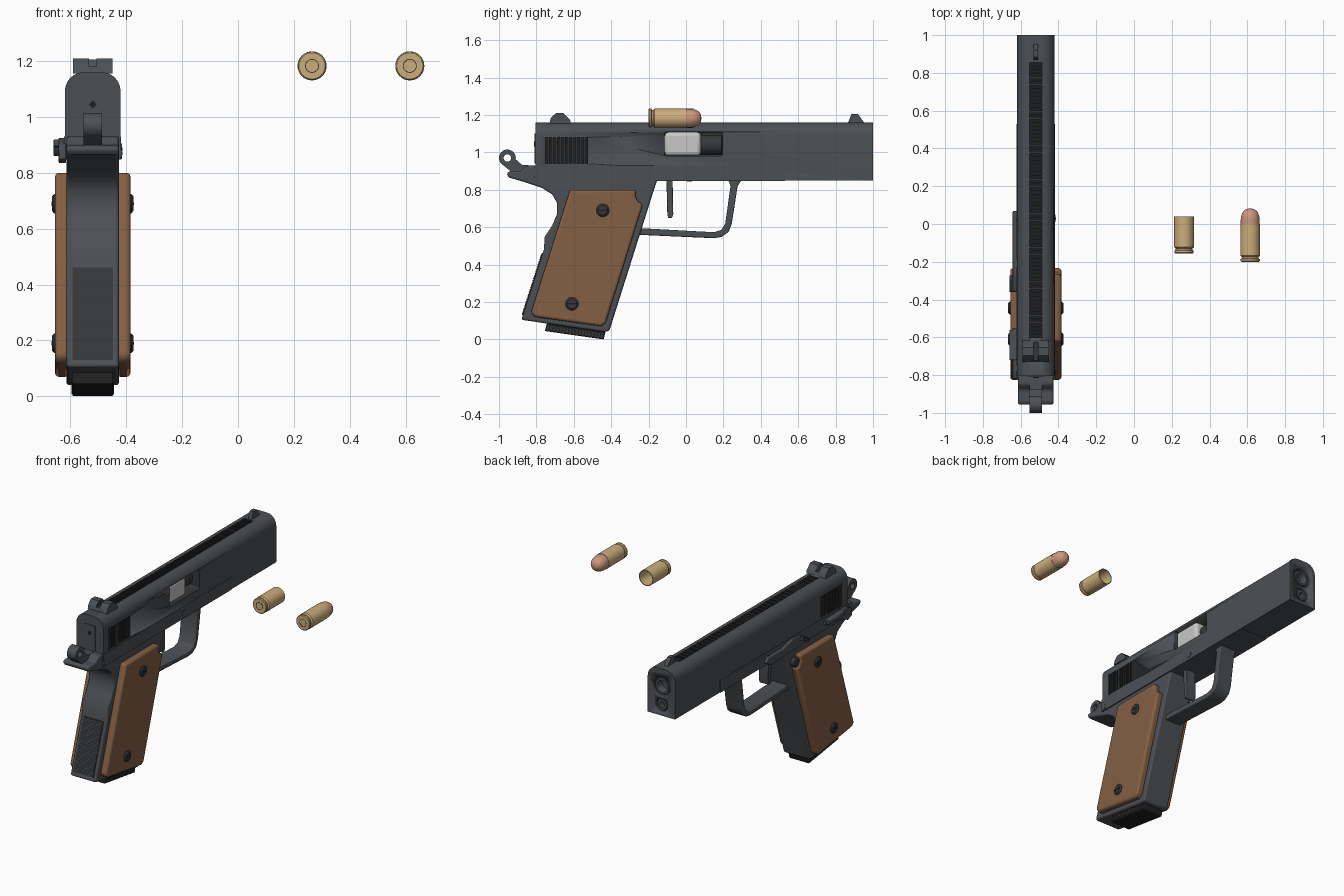
import bpy, bmesh, math
from mathutils import Vector

if "Cube" in bpy.data.objects:
    bpy.data.objects.remove(bpy.data.objects["Cube"], do_unlink=True)

GX = -0.52   # centre plane of the pistol


def material(name, rgb, rough=0.6):
    m = bpy.data.materials.new(name)
    m.use_nodes = True
    m.diffuse_color = (*rgb, 1)
    node = m.node_tree.nodes["Principled BSDF"]
    node.inputs["Base Color"].default_value = (*rgb, 1)
    node.inputs["Roughness"].default_value = rough
    return m


STEEL = material("gunmetal", (0.072, 0.079, 0.088))
DARK = material("dark_steel", (0.035, 0.038, 0.042))
BLACK = material("black", (0.014, 0.014, 0.015))
WOOD = material("walnut", (0.23, 0.115, 0.056))
BRASS = material("brass", (0.60, 0.42, 0.20))
COPPER = material("copper", (0.60, 0.31, 0.20))
SILVER = material("silver", (0.58, 0.58, 0.58))


def finish(name, bm, mat, bevel=0, segments=3):
    bmesh.ops.recalc_face_normals(bm, faces=bm.faces)
    mesh = bpy.data.meshes.new(name)
    bm.to_mesh(mesh)
    bm.free()
    mesh.materials.append(mat)
    ob = bpy.data.objects.new(name, mesh)
    bpy.context.collection.objects.link(ob)
    bpy.ops.object.select_all(action='DESELECT')
    ob.select_set(True)
    bpy.context.view_layer.objects.active = ob
    bpy.ops.object.shade_smooth_by_angle(angle=math.radians(35))
    if bevel:
        mod = ob.modifiers.new("rounding", 'BEVEL')
        mod.width, mod.segments = bevel, segments
        mod.limit_method, mod.angle_limit = 'ANGLE', math.radians(40)
    return ob


def extrude(bm, points, a, b, axis='X'):
    """Extrude a (y, z) outline along x, or an (x, z) outline along y."""
    def at(p, t):
        return (GX + t, p[0], p[1]) if axis == 'X' else (GX + p[0], t, p[1])
    verts = [bm.verts.new(at(p, a)) for p in points]
    face = bm.faces.new(verts)
    out = bmesh.ops.extrude_face_region(bm, geom=[face])["geom"]
    shift = Vector((b - a, 0, 0) if axis == 'X' else (0, b - a, 0))
    bmesh.ops.translate(bm, vec=shift, verts=[v for v in out if isinstance(v, bmesh.types.BMVert)])


def prism(name, points, a, b, mat, bevel=0, axis='X', segments=3):
    bm = bmesh.new()
    extrude(bm, points, a, b, axis)
    return finish(name, bm, mat, bevel, segments)


def rect(y0, y1, z0, z1):
    return [(y0, z0), (y1, z0), (y1, z1), (y0, z1)]


def lathe(name, profile, centre, mat, axis='Y', steps=32):
    """Spin (radius, position) points about an axis through the centre."""
    bm = bmesh.new()
    c = Vector(centre)
    verts = [bm.verts.new(c + (Vector((0, t, r)) if axis == 'Y' else Vector((t, 0, r))))
             for r, t in profile]
    edges = [bm.edges.new(pair) for pair in zip(verts, verts[1:])]
    bmesh.ops.spin(bm, geom=verts + edges, cent=c, angle=math.tau, steps=steps,
                   axis=(0, 1, 0) if axis == 'Y' else (1, 0, 0))
    bmesh.ops.remove_doubles(bm, verts=bm.verts, dist=0.0002)
    return finish(name, bm, mat)


def cut(target, cutter):
    mod = target.modifiers.new("cut", 'BOOLEAN')
    mod.object, mod.operation, mod.solver = cutter, 'DIFFERENCE', 'EXACT'
    mod.material_mode = 'TRANSFER'
    with bpy.context.temp_override(object=target, active_object=target):
        bpy.ops.object.modifier_apply(modifier=mod.name)
    bpy.data.objects.remove(cutter, do_unlink=True)


# Slide with an arched top
arch = [(sx * (0.035 + 0.065 * math.cos(a)), 1.09 + 0.07 * math.sin(a))
        for sx, order in ((1, range(7)), (-1, range(6, -1, -1)))
        for a in [i * math.pi / 12 for i in order]]
slide = prism("slide", [(-0.1, 0.85), (0.1, 0.85)] + arch, -0.805, 1.0, STEEL, axis='Y')

# Slide cuts: ejection port, muzzle holes, grip serrations, ribbed top
cut(slide, prism("port_cutter", rect(-0.115, 0.195, 0.98, 1.11), -0.03, 0.2, DARK, 0.012))
for z, r in ((1.04, 0.064), (0.92, 0.045)):
    cut(slide, lathe("muzzle_cutter", [(0, 0.93), (r, 0.93), (r, 1.1), (0, 1.1)], (GX, 0, z), DARK))
bm = bmesh.new()
for i in range(11):
    y = -0.75 + i * 0.021
    for side in (-1, 1):
        extrude(bm, rect(y, y + 0.013, 0.94, 1.08), side * 0.09, side * 0.12)
cut(slide, finish("serration_cutter", bm, BLACK))
bm = bmesh.new()
for i in range(73):
    y = -0.6 + i * 0.02
    extrude(bm, rect(y, y + 0.014, 1.152, 1.2), -0.033, 0.033)
cut(slide, finish("rib_cutter", bm, BLACK))

# Barrel, chamber and recoil plug
lathe("barrel", [(0, 0.07), (0.054, 0.07), (0.054, 0.19), (0.03, 0.2), (0, 0.2)], (GX, 0, 1.04), DARK)
lathe("muzzle", [(0.055, 0.92), (0.055, 0.985), (0.05, 0.992), (0.038, 0.992), (0.034, 0.985),
                 (0.034, 0.94), (0, 0.94)], (GX, 0, 1.04), STEEL)
lathe("recoil_plug", [(0.04, 0.92), (0.04, 0.985), (0.034, 0.992), (0.018, 0.992), (0.018, 0.96),
                      (0, 0.96)], (GX, 0, 0.92), STEEL)
prism("chamber", rect(-0.114, 0.08, 0.982, 1.108), -0.03, 0.086, SILVER, 0.02)

# Slide rear plate
prism("firing_pin_stop", rect(-0.04, 0.04, 0.94, 1.1), -0.81, -0.803, STEEL, axis='Y')
lathe("firing_pin", [(0.014, -0.809), (0.014, -0.814), (0, -0.814)], (GX, 0, 1.045), BLACK, steps=4)

# Sights
rear = prism("rear_sight", [(-0.73, 1.155), (-0.722, 1.185), (-0.695, 1.21), (-0.655, 1.21),
                            (-0.62, 1.175), (-0.615, 1.155)], -0.07, 0.07, STEEL)
cut(rear, prism("notch_cutter", rect(-0.8, -0.5, 1.18, 1.25), -0.013, 0.013, DARK))
prism("front_sight", [(0.865, 1.155), (0.885, 1.205), (0.92, 1.205), (0.955, 1.155)], -0.013, 0.013, STEEL)

# Frame rail and dust cover
prism("frame_rail", rect(-0.81, 0.53, 0.848, 0.93), -0.102, 0.102, STEEL)

# Grip frame with tang
prism("grip_frame", [(-0.15, 0.86), (-0.165, 0.82), (-0.41, 0.045), (-0.44, 0.04), (-0.88, 0.105),
                     (-0.76, 0.48), (-0.755, 0.55), (-0.715, 0.61), (-0.69, 0.67), (-0.69, 0.73),
                     (-0.715, 0.775), (-0.77, 0.81), (-0.86, 0.84), (-0.945, 0.865), (-0.96, 0.885),
                     (-0.945, 0.9), (-0.88, 0.9), (-0.85, 0.93), (-0.8, 0.93), (-0.7, 0.9)],
      -0.094, 0.094, STEEL, 0.012)

# Checkered backstrap panel
bm = bmesh.new()
extrude(bm, [(-0.877, 0.131), (-0.771, 0.461), (-0.74, 0.46), (-0.84, 0.13)], -0.073, 0.073)
for i in range(26):
    z = 0.136 + i * 0.0125
    y = -0.877 + (z - 0.131) * 0.321
    extrude(bm, [(y - 0.003, z), (y, z + 0.007), (y + 0.01, z + 0.005), (y + 0.01, z)], -0.07, 0.07)
finish("backstrap_checkering", bm, DARK)

# Magazine base
prism("magazine_base", [(-0.755, 0.045), (-0.44, 0.0), (-0.43, 0.04), (-0.5, 0.08), (-0.74, 0.1)],
      -0.073, 0.073, BLACK, 0.005)
bm = bmesh.new()
for i in range(18):
    y = -0.745 + i * 0.017
    z = 0.045 - (y + 0.755) / 7
    extrude(bm, [(y, z + 0.006), (y + 0.01, z + 0.005), (y + 0.014, z + 0.03), (y + 0.004, z + 0.03)],
            -0.076, 0.076)
finish("magazine_base_ribs", bm, DARK)

# Trigger and guard
prism("trigger_guard", [(0.30, 0.855), (0.276, 0.82), (0.245, 0.62), (0.228, 0.575), (0.19, 0.548),
                        (0.15, 0.541), (-0.27, 0.56), (-0.25, 0.595), (0.15, 0.573), (0.19, 0.586),
                        (0.21, 0.62), (0.238, 0.82), (0.225, 0.855)], -0.058, 0.058, STEEL, 0.006)
prism("trigger", [(-0.105, 0.87), (-0.1, 0.67), (-0.095, 0.65), (-0.075, 0.65), (-0.068, 0.67),
                  (-0.072, 0.87)], -0.035, 0.035, STEEL, 0.004)

# Hammer with pierced spur
lathe("hammer_ring", [(0.02, -0.033), (0.045, -0.033), (0.045, 0.033), (0.02, 0.033), (0.02, -0.033)],
      (GX, -0.955, 0.97), STEEL, 'X')
prism("hammer_arm", [(-0.978, 0.932), (-0.89, 0.86), (-0.8, 0.88), (-0.8, 0.93), (-0.875, 0.932),
                     (-0.914, 0.966)], -0.033, 0.033, STEEL)

# Grip panels, screws and cross pins on both sides
panel = [(-0.62, 0.8), (-0.265, 0.8), (-0.272, 0.765), (-0.255, 0.735), (-0.23, 0.725),
         (-0.43, 0.085), (-0.455, 0.07), (-0.81, 0.12), (-0.828, 0.145)]
for side in (-1, 1):
    prism("grip_panel", panel, side * 0.085, side * 0.135, WOOD, 0.014)
    for y, z in ((-0.445, 0.69), (-0.61, 0.19)):
        lathe("grip_screw", [(0.035, side * 0.12), (0.035, side * 0.138), (0.026, side * 0.146),
                             (0, side * 0.147)], (GX, y, z), DARK, 'X', 24)
        prism("screw_slot", rect(y - 0.024, y + 0.024, z - 0.004, z + 0.004),
              side * 0.142, side * 0.148, BLACK)
    for y, z, r in ((0.03, 0.885, 0.02), (-0.79, 0.87, 0.02)):
        lathe("cross_pin", [(r, side * 0.08), (r, side * 0.105), (0, side * 0.106)],
              (GX, y, z), STEEL, 'X', 20)

# Controls on one side: slide stop, thumb safety, magazine release
prism("slide_stop", [(0.07, 0.87), (0.05, 0.9), (-0.1, 0.9), (-0.2, 0.925), (-0.29, 0.915), (-0.36, 0.88),
                     (-0.35, 0.86), (-0.2, 0.85), (0.03, 0.845)], -0.122, -0.095, STEEL, 0.004)
prism("slide_stop_thumb_pad", [(-0.36, 0.88), (-0.29, 0.915), (-0.27, 0.895), (-0.35, 0.86)],
      -0.14, -0.1, DARK, 0.003)
prism("thumb_safety", [(-0.82, 0.9), (-0.77, 0.925), (-0.62, 0.905), (-0.55, 0.91), (-0.55, 0.885),
                       (-0.7, 0.87), (-0.78, 0.835), (-0.82, 0.85)], -0.122, -0.095, STEEL, 0.004)
prism("thumb_safety_pad", [(-0.72, 0.92), (-0.56, 0.915), (-0.56, 0.89), (-0.72, 0.895)],
      -0.14, -0.1, STEEL, 0.004)
lathe("magazine_release", [(0.03, -0.08), (0.03, -0.118), (0.024, -0.124), (0, -0.124)],
      (GX, -0.245, 0.755), DARK, 'X', 24)


# Spent case and live round
def case(name, x, y, length, hollow):
    profile = [(0, 0), (0.047, 0), (0.051, 0.004), (0.051, 0.014), (0.044, 0.018), (0.044, 0.025),
               (0.052, 0.032), (0.052, length)]
    profile += [(0.047, length), (0.045, 0.04), (0, 0.04)] if hollow else [(0, length)]
    lathe(name, [(r, y + t) for r, t in profile], (x, 0, 1.183), BRASS)
    lathe(name + "_primer_groove", [(0.025, y + 0.001), (0.025, y - 0.001), (0.022, y - 0.001),
                                    (0.022, y + 0.001)], (x, 0, 1.183), DARK)


case("spent_case", 0.265, -0.155, 0.195, True)
case("live_case", 0.615, -0.2, 0.2, False)
ogive = [(0.05 * math.cos(a) ** 0.8, 0.02 + 0.062 * math.sin(a))
         for a in [i * math.pi / 20 for i in range(10)]]
lathe("bullet", [(0.05, -0.01)] + ogive + [(0, 0.082)], (0.615, 0, 1.183), COPPER)
